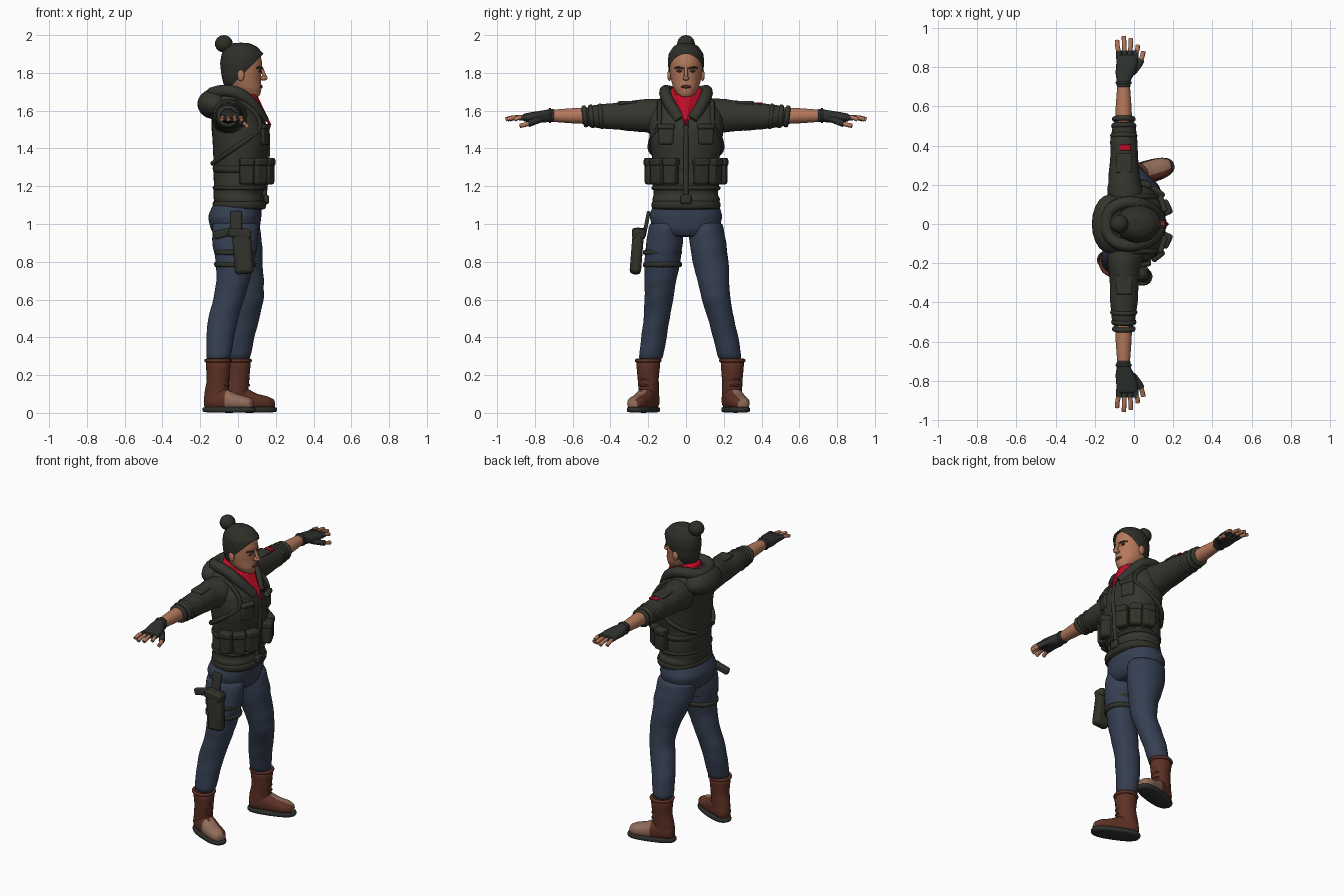
import bpy, bmesh, math
from mathutils import Matrix, Vector

if "Cube" in bpy.data.objects:
    bpy.data.objects.remove(bpy.data.objects["Cube"], do_unlink=True)


def material(name, *rgb):
    mat = bpy.data.materials.new(name)
    mat.use_nodes = True
    mat.diffuse_color = (*rgb, 1)
    mat.node_tree.nodes["Principled BSDF"].inputs["Base Color"].default_value = (*rgb, 1)
    return mat


jacket = material("dark olive cloth", .034, .036, .027)
gear = material("olive webbing", .03, .031, .022)
denim = material("blue denim", .036, .05, .085)
red = material("red cotton", .52, .004, .02)
skin = material("skin", .46, .19, .105)
leather = material("brown leather", .11, .03, .018)
worn = material("worn tan leather", .28, .15, .1)
hair_colour = material("dark hair", .028, .028, .022)
rubber = material("charcoal", .027, .03, .027)
feature = material("dark brown", .09, .025, .018)


def finish(obj, name, mat, subdivide=0):
    obj.name = obj.data.name = name
    if not obj.data.materials:
        obj.data.materials.append(mat)
    obj.data.shade_smooth()
    if subdivide:
        obj.modifiers.new("smooth", "SUBSURF").levels = subdivide
        obj.modifiers["smooth"].render_levels = subdivide
    return obj


def mesh_object(bm, name, mat, subdivide=1):
    bmesh.ops.recalc_face_normals(bm, faces=bm.faces[:])
    mesh = bpy.data.meshes.new(name)
    bm.to_mesh(mesh)
    bm.free()
    obj = bpy.data.objects.new(name, mesh)
    bpy.context.collection.objects.link(obj)
    return finish(obj, name, mat, subdivide)


def loft(name, rings, mat, axis="z", power=2.0, fold=0.0, sides=20, cut=None, move=None):
    """Skin rings of (position, centre a, centre b, radius a, radius b) along an axis."""
    bm = bmesh.new()
    dense = []
    for first, second in zip(rings, rings[1:]):
        dense += [Vector(first).lerp(Vector(second), step / 3) for step in range(3)]
    dense.append(Vector(rings[-1]))
    loops = []
    for t, a, b, ra, rb in dense:
        loop = []
        for i in range(sides):
            angle = math.tau * i / sides
            c, s = math.cos(angle), math.sin(angle)
            swell = 1 + fold * math.sin(70 * t + 3 * math.sin(angle + 20 * t))
            u = a + ra * swell * math.copysign(abs(c) ** (2 / power), c)
            v = b + rb * swell * math.copysign(abs(s) ** (2 / power), s)
            loop.append(bm.verts.new({"x": (t, u, v), "y": (u, t, v), "z": (u, v, t)}[axis]))
        loops.append(loop)
    for low, high in zip(loops, loops[1:]):
        for i in range(sides):
            j = (i + 1) % sides
            bm.faces.new((low[i], low[j], high[j], high[i]))
    bm.faces.new(loops[0])
    bm.faces.new(loops[-1])
    if cut:
        bmesh.ops.bisect_plane(bm, geom=bm.verts[:] + bm.edges[:] + bm.faces[:],
                               plane_co=cut[0], plane_no=cut[1], clear_outer=True)
    if move:
        bm.transform(move)
    return mesh_object(bm, name, mat)


def tube(name, points, radius, mat, closed=False, move=None):
    curve = bpy.data.curves.new(name, "CURVE")
    curve.dimensions = "3D"
    curve.bevel_depth, curve.bevel_resolution = radius, 2
    curve.use_fill_caps, curve.resolution_u = True, 5
    spline = curve.splines.new("NURBS")
    spline.points.add(len(points) - 1)
    for point, co in zip(spline.points, points):
        point.co = (*((move @ Vector(co)) if move else co), 1)
    spline.order_u = min(3, len(points))
    spline.use_endpoint_u, spline.use_cyclic_u = not closed, closed
    obj = bpy.data.objects.new(name, curve)
    bpy.context.collection.objects.link(obj)
    bpy.ops.object.select_all(action="DESELECT")
    obj.select_set(True)
    bpy.context.view_layer.objects.active = obj
    bpy.ops.object.convert(target="MESH")
    return finish(bpy.context.object, name, mat)


def box(name, place, size, mat, turn=(0, 0, 0), round_edge=.012):
    bpy.ops.mesh.primitive_cube_add(size=1, location=place, rotation=turn)
    obj = bpy.context.object
    obj.data.transform(Matrix.Diagonal((*size, 1)))
    finish(obj, name, mat)
    bevel = obj.modifiers.new("bevel", "BEVEL")
    bevel.width, bevel.segments = min(round_edge, min(size) * .4), 2
    bpy.ops.object.shade_smooth_by_angle()
    return obj


def ball(name, place, size, mat):
    bpy.ops.mesh.primitive_uv_sphere_add(segments=20, ring_count=12, radius=1, location=place)
    bpy.context.object.data.transform(Matrix.Diagonal((*size, 1)))
    return finish(bpy.context.object, name, mat)


# Jacket body, waistband and front closure
loft("jacket_body", [(1.08, .005, 0, .13, .175), (1.13, .005, 0, .135, .18), (1.16, 0, 0, .13, .17),
     (1.22, .01, 0, .14, .178), (1.32, .01, 0, .14, .175), (1.42, .015, 0, .15, .19),
     (1.5, .01, 0, .15, .2), (1.56, 0, 0, .14, .2), (1.62, -.03, 0, .12, .18),
     (1.67, -.05, 0, .09, .13), (1.7, -.05, 0, .07, .09)], jacket, power=2.3, fold=.012, sides=28)
for name, z, height in (("waistband", 1.1, .03), ("lower_belt", 1.19, .015), ("pouch_belt", 1.29, .025)):
    loft(name, [(z - height, .008, 0, .14, .182), (z + height, .008, 0, .145, .184)],
         gear, power=2.3, sides=28)
tube("front_closure", [(.13, 0, 1.09), (.145, 0, 1.2), (.15, 0, 1.32), (.16, 0, 1.42), (.15, 0, 1.53)], .014, jacket)
box("belt_buckle", (.15, 0, 1.13), (.03, .06, .05), gear)

# Hood, collar and scarf
ball("hood_bag", (-.125, 0, 1.635), (.09, .15, .08), jacket)
tube("hood_rim", [(.13, .03, 1.55), (.09, .08, 1.62), (.02, .11, 1.69), (-.07, .11, 1.71), (-.14, .06, 1.69),
     (-.14, -.06, 1.69), (-.07, -.11, 1.71), (.02, -.11, 1.69), (.09, -.08, 1.62), (.13, -.03, 1.55)], .033, jacket)
circle = [(math.cos(math.tau * i / 12), math.sin(math.tau * i / 12)) for i in range(12)]
tube("scarf_wrap", [(.005 + .075 * c, .07 * s, 1.685 - .03 * c) for c, s in circle], .026, red, closed=True)
bm = bmesh.new()
bmesh.ops.create_grid(bm, x_segments=8, y_segments=6, size=1)
for vert in bm.verts:
    across, down = vert.co.x, (1 - vert.co.y) / 2
    vert.co = (.1 + .075 * down - .06 * across ** 2 * (1 - down) + .006 * math.sin(9 * across),
               .088 * across * (1.03 - down), 1.685 - .16 * down)
mesh_object(bm, "scarf_front", red).modifiers.new("thickness", "SOLIDIFY").thickness = .009

# Head, face and hair
loft("neck", [(1.58, -.02, 0, .06, .06), (1.75, 0, 0, .06, .055)], skin)
loft("head", [(1.672, .08, 0, .03, .03), (1.69, .06, 0, .06, .05), (1.72, .04, 0, .086, .068),
     (1.76, .02, 0, .103, .08), (1.8, .02, 0, .105, .086), (1.85, .02, 0, .11, .088),
     (1.9, .02, 0, .1, .082), (1.93, .02, 0, .07, .06)], skin)
tube("nose_bridge", [(.122, 0, 1.83), (.132, 0, 1.8), (.146, 0, 1.775)], .01, skin)
ball("nose_tip", (.135, 0, 1.772), (.021, .017, .013), skin)
ball("lips", (.12, 0, 1.727), (.011, .027, .009), feature)
loft("hair", [(1.73, 0, 0, .075, .065), (1.78, .005, 0, .092, .088), (1.85, .02, 0, .116, .097),
     (1.9, .024, 0, .112, .093), (1.94, .02, 0, .08, .067), (1.96, .015, 0, .04, .032)], hair_colour,
     sides=32, cut=((.12, 0, 1.885), (1, 0, -1)))
ball("hair_bun", (-.075, 0, 1.954), (.047, .047, .046), hair_colour)
tube("hair_tie", [(-.052 + .022 * c, .032 * s, 1.922 + .016 * c) for c, s in circle], .008, feature, closed=True)

for side, label in ((1, "left_"), (-1, "right_")):
    # Ears, eyes and brows
    ball(label + "ear", (.015, side * .088, 1.787), (.019, .011, .03), skin)
    ball(label + "eye", (.116, side * .035, 1.81), (.008, .016, .007), feature)
    tube(label + "brow", [(.126, side * .015, 1.823), (.119, side * .038, 1.832), (.1, side * .058, 1.826)], .005, hair_colour)

    # Sleeve, rolled cuff, forearm
    loft(label + "sleeve", [(side * y, x, z, a, b) for y, x, z, a, b in (
         (.1, -.04, 1.56, .1, .1), (.18, -.045, 1.573, .092, .093), (.24, -.05, 1.572, .08, .086),
         (.33, -.05, 1.57, .073, .076), (.42, -.052, 1.57, .07, .068), (.53, -.052, 1.57, .055, .054))],
         jacket, axis="y", fold=.035)
    for y, radius in ((.45, .066), (.5, .06), (.535, .055)):
        tube(label + "cuff_roll", [(-.052 + radius * .88 * c, side * (y + .006 * s), 1.57 + radius * .85 * s)
             for c, s in circle], .014, jacket, closed=True)
    box(label + "sleeve_pocket", (-.05, side * .31, 1.642), (.08, .1, .02), jacket)
    loft(label + "forearm", [(side * y, -.053, 1.573, r, r) for y, r in ((.5, .045), (.6, .041), (.74, .03))], skin, axis="y")

    # Fingerless glove, fingers and thumb
    loft(label + "glove", [(side * y, x, z, a, b) for y, x, z, a, b in (
         (.695, -.053, 1.575, .036, .036), (.73, -.053, 1.573, .036, .034), (.77, -.045, 1.568, .05, .032),
         (.82, -.035, 1.565, .056, .027), (.865, -.035, 1.563, .052, .02))], rubber, axis="y", power=2.4)
    tube(label + "glove_strap", [(-.053 + .036 * c, side * .72, 1.574 + .035 * s) for c, s in circle], .007, rubber, closed=True)
    for finger, reach in enumerate((.91, .945, .955, .935)):
        x = .008 - .028 * finger
        spread = x + .25 * (x + .035)
        tube(label + "glove_finger", [(x, side * .84, 1.563), (x, side * .885, 1.563)], .015, rubber)
        tube(label + "finger", [(x, side * .87, 1.565), (spread, side * (reach - .03), 1.566), (spread, side * reach, 1.553)], .0115, skin)
    tube(label + "glove_thumb", [(-.01, side * .77, 1.555), (.025, side * .81, 1.54), (.035, side * .835, 1.53)], .018, rubber)
    tube(label + "thumb", [(.03, side * .825, 1.535), (.044, side * .85, 1.525), (.047, side * .88, 1.52)], .012, skin)

    # Harness, chest pockets and belt pouches
    tube(label + "harness", [(-.135, side * .08, 1.32), (-.08, side * .185, 1.36), (.04, side * .195, 1.44),
         (.13, side * .14, 1.51), (.09, side * .14, 1.6), (-.02, side * .14, 1.67), (-.12, side * .13, 1.6)], .013, gear)
    box(label + "chest_pocket", (.137, side * .105, 1.47), (.03, .085, .1), jacket, (0, 0, side * .35))
    box(label + "chest_flap", (.142, side * .105, 1.515), (.036, .095, .03), jacket, (0, 0, side * .35))
    for degrees in (25, 52, 80):
        angle = math.radians(degrees) * side
        place = Vector((.02 + .148 * math.cos(angle), .188 * math.sin(angle), 1.28))
        box(label + "pouch", place, (.06, .073, .14), gear, (0, 0, angle))
        box(label + "pouch_flap", place + Vector((0, 0, .048)), (.07, .078, .045), gear, (0, 0, angle))

box("arm_patch", (-.045, .39, 1.639), (.06, .03, .009), red, round_edge=.003)

# Jeans
loft("jeans_seat", [(.93, -.01, 0, .1, .11), (.97, -.015, 0, .13, .175), (1.04, -.018, 0, .143, .195),
     (1.12, 0, 0, .125, .17)], denim, power=2.3, sides=28)
left_leg = [(1.02, -.015, .1, .125, .09), (.9, .005, .115, .125, .1), (.8, .025, .13, .108, .096),
            (.7, .05, .145, .088, .086), (.6, .06, .16, .078, .076), (.5, .035, .185, .078, .07),
            (.4, .015, .21, .072, .068), (.27, 0, .235, .062, .062)]
right_leg = [(1.02, -.015, -.1, .125, .09), (.9, -.015, -.115, .122, .1), (.8, -.015, -.125, .105, .096),
             (.7, -.025, -.135, .088, .086), (.6, -.05, -.143, .083, .076), (.5, -.08, -.155, .08, .07),
             (.4, -.095, -.17, .074, .068), (.27, -.105, -.19, .063, .064)]
loft("left_jeans_leg", left_leg, denim, fold=.028)
loft("right_jeans_leg", right_leg, denim, fold=.028)

# Boots
for side, label, ankle, turn in ((1, "left_", (0, .245, 0), 16), (-1, "right_", (-.105, -.2, 0), -24)):
    move = Matrix.Translation(ankle) @ Matrix.Rotation(math.radians(turn), 4, "Z")
    loft(label + "boot_shaft", [(.03, -.015, 0, .065, .05), (.1, -.01, 0, .068, .052), (.18, 0, 0, .061, .055),
         (.285, 0, 0, .07, .066)], leather, fold=.015, move=move)
    foot = loft(label + "boot_foot", [(-.075, 0, .06, .03, .035), (-.04, 0, .07, .05, .06), (.04, 0, .07, .053, .065),
                (.1, 0, .057, .056, .045), (.16, 0, .052, .052, .037), (.2, 0, .045, .03, .025)],
                leather, axis="x", power=2.3, move=move)
    foot.data.materials.append(worn)
    for face in foot.data.polygons:
        local = move.inverted() @ face.center
        face.material_index = int(local.x > .07 and local.y * side > -.015)
    loft(label + "boot_sole", [(z, .063, 0, .152, .06) for z in (0, .035)], rubber, power=2.6, move=move)
    tube(label + "boot_rim", [(.067 * c, .063 * s, .277) for c, s in circle], .01, leather, closed=True, move=move)
    for row in range(5):
        z = .11 + .033 * row
        tube(label + "boot_lace", [(.048, -.025, z), (.069, 0, z + .008), (.048, .025, z)], .006, feature, move=move)

# Thigh holster, straps and sidearm grip
for z in (.785, .85):
    loft("thigh_strap", [(z - .018, -.015, -.126, .11, .104), (z + .018, -.015, -.123, .116, .105)], gear)
box("holster", (.025, -.26, .855), (.1, .06, .24), gear, (-.08, -.08, 0), .02)
box("holster_flap", (.01, -.25, .95), (.12, .07, .05), gear, (0, .1, 0))
box("holster_hanger", (-.01, -.21, 1.0), (.06, .02, .14), gear, (-.2, 0, 0))
box("sidearm_grip", (-.08, -.255, .95), (.1, .035, .045), rubber, (0, -.25, 0))
